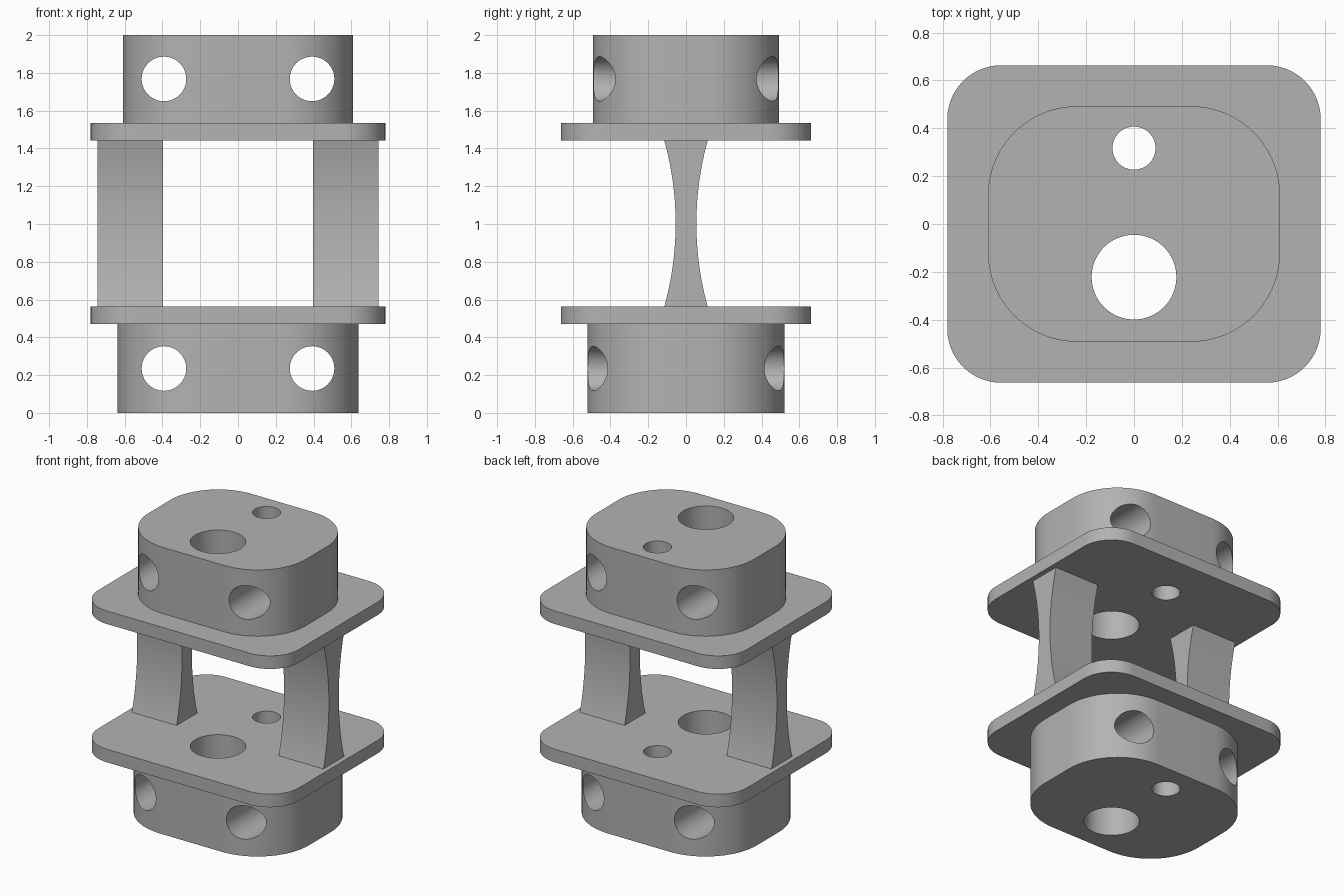
import bpy
import bmesh
from math import cos, sin, pi, radians
from mathutils import Matrix

cube = bpy.data.objects.get("Cube")
if cube:
    bpy.data.objects.remove(cube, do_unlink=True)

grey = bpy.data.materials.new("plain_grey")
grey.use_nodes = True
color = (0.45, 0.45, 0.45, 1)
grey.diffuse_color = color
grey.node_tree.nodes["Principled BSDF"].inputs["Base Color"].default_value = color


def make_object(name, bm):
    bmesh.ops.recalc_face_normals(bm, faces=bm.faces[:])
    mesh = bpy.data.meshes.new(name)
    bm.to_mesh(mesh)
    bm.free()
    mesh.materials.append(grey)
    obj = bpy.data.objects.new(name, mesh)
    bpy.context.collection.objects.link(obj)
    return obj


def extrude(name, outline, direction):
    """Solid made by sweeping a closed outline along a direction."""
    bm = bmesh.new()
    face = bm.faces.new([bm.verts.new(p) for p in outline])
    swept = bmesh.ops.extrude_face_region(bm, geom=[face], use_keep_orig=True)
    verts = [g for g in swept["geom"] if isinstance(g, bmesh.types.BMVert)]
    bmesh.ops.translate(bm, verts=verts, vec=direction)
    return make_object(name, bm)


def rounded_slab(name, hx, hy, radius, z0, z1, steps=20):
    outline = []
    for q, (sx, sy) in enumerate([(1, 1), (-1, 1), (-1, -1), (1, -1)]):
        for i in range(steps + 1):
            a = (q + i / steps) * pi / 2
            outline.append((sx * (hx - radius) + radius * cos(a),
                            sy * (hy - radius) + radius * sin(a), z0))
    return extrude(name, outline, (0, 0, z1 - z0))


def drill(obj, radius, location, axis):
    """Bore a round hole right through an object."""
    bm = bmesh.new()
    bmesh.ops.create_cone(bm, cap_ends=True, segments=64, radius1=radius,
                          radius2=radius, depth=5)
    if axis == "Y":
        bm.transform(Matrix.Rotation(radians(90), 4, "X"))
    bm.transform(Matrix.Translation(location))
    cutter = make_object("drill_cutter", bm)
    mod = obj.modifiers.new("hole", "BOOLEAN")
    mod.operation = "DIFFERENCE"
    mod.solver = "EXACT"
    mod.object = cutter
    graph = bpy.context.evaluated_depsgraph_get()
    mesh = bpy.data.meshes.new_from_object(obj.evaluated_get(graph))
    obj.modifiers.clear()
    obj.data = mesh
    bpy.data.objects.remove(cutter, do_unlink=True)


# End blocks and flange plates
lower_block = rounded_slab("lower_block", 0.638, 0.522, 0.40, 0, 0.47)
lower_plate = rounded_slab("lower_plate", 0.78, 0.663, 0.225, 0.47, 0.562)
upper_plate = rounded_slab("upper_plate", 0.78, 0.663, 0.225, 1.442, 1.534)
upper_block = rounded_slab("upper_block", 0.61, 0.492, 0.372, 1.534, 2)
parts = [lower_block, lower_plate, upper_plate, upper_block]

# Large and small vertical bores
for part in parts:
    drill(part, 0.177, (0, -0.222, 1), "Z")
    drill(part, 0.09, (0, 0.317, 1), "Z")

# Cross holes from front to back
for block, z in [(lower_block, 0.235), (upper_block, 1.768)]:
    for side in (-1, 1):
        drill(block, 0.118, (side * 0.392, 0, z), "Y")

# Waisted pillars: a circular arc on the front and back
half_height, waist, sag = 0.44, 0.055, 0.06
arc_r = (half_height ** 2 + sag ** 2) / (2 * sag)
for name, x0 in [("left_pillar", 0.397), ("right_pillar", -0.745)]:
    heights = [half_height * (i / 12 - 1) for i in range(25)]
    curve = [(waist + arc_r - (arc_r ** 2 - h * h) ** 0.5, 1.002 + h)
             for h in heights]
    outline = [(x0, y, z) for y, z in curve]
    outline += [(x0, -y, z) for y, z in reversed(curve)]
    parts.append(extrude(name, outline, (0.348, 0, 0)))

# Smooth shading with crisp edges
bpy.ops.object.select_all(action="DESELECT")
for part in parts:
    part.select_set(True)
bpy.context.view_layer.objects.active = parts[0]
bpy.ops.object.shade_smooth_by_angle(angle=radians(30))
